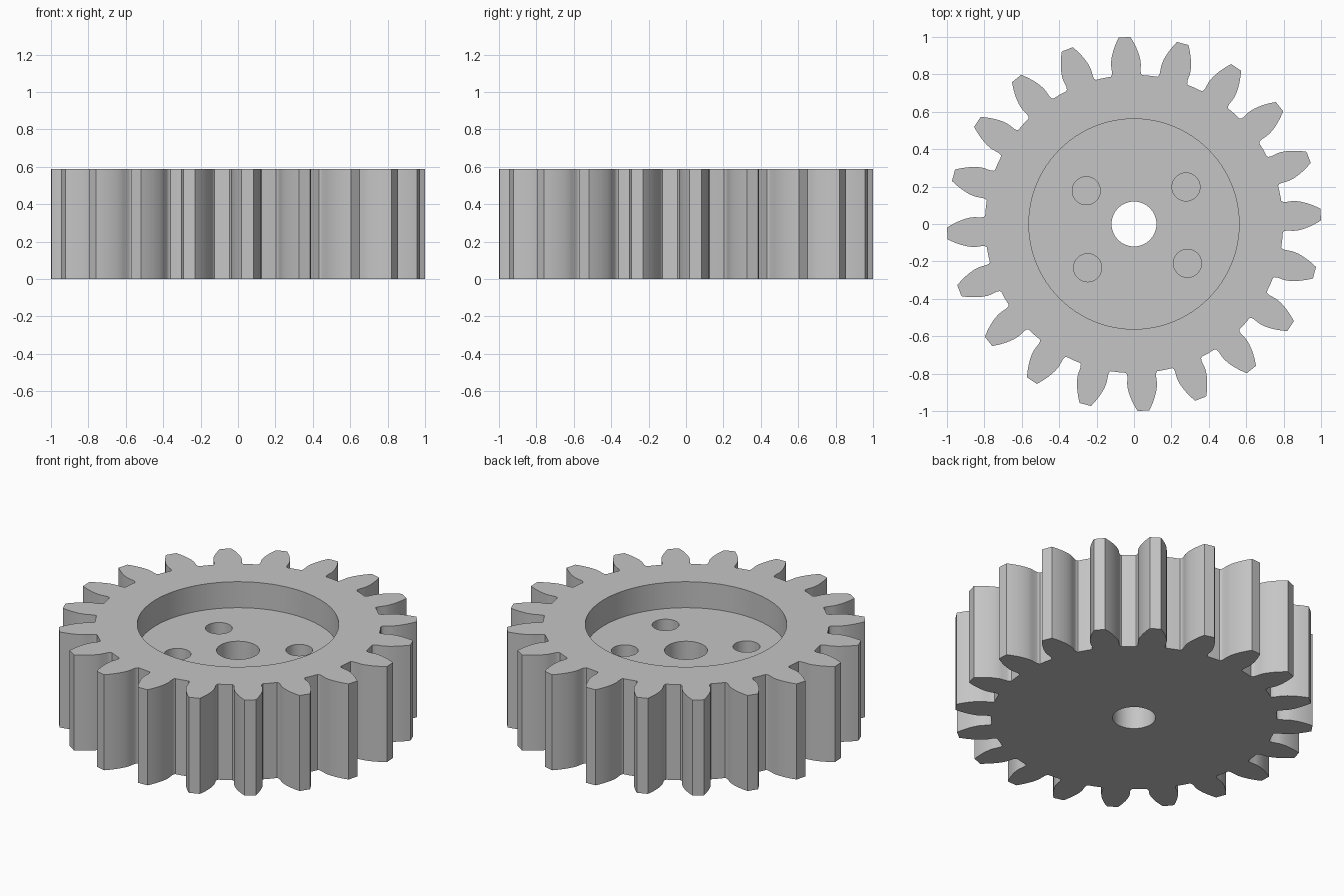
import bpy, bmesh, math

cube = bpy.data.objects.get("Cube")
if cube:
    bpy.data.objects.remove(cube, do_unlink=True)

TEETH = 20
HEIGHT = 0.588
FLOOR = 0.428
TIP_R = 1.0
MODULE = 2 * TIP_R / (TEETH + 2)
PITCH_R = MODULE * TEETH / 2
PRESSURE = math.radians(20)
BASE_R = PITCH_R * math.cos(PRESSURE)
ROOT_R = 0.797
TURN = math.radians(2.9)

steel = bpy.data.materials.new("steel grey")
steel.use_nodes = True
grey = (0.56, 0.56, 0.56, 1)
steel.diffuse_color = grey
steel.node_tree.nodes["Principled BSDF"].inputs["Base Color"].default_value = grey


def half_angle(r):
    """Half the angular width of an involute tooth at radius r."""
    a = math.acos(min(1, BASE_R / r))
    at_base = math.pi / (2 * TEETH) + math.tan(PRESSURE) - PRESSURE
    return at_base - (math.tan(a) - a)


def extrude_profile(name, points, z0, z1):
    bm = bmesh.new()
    face = bm.faces.new([bm.verts.new((x, y, z0)) for x, y in points])
    top = bmesh.ops.extrude_face_region(bm, geom=[face])["geom"]
    verts = [v for v in top if isinstance(v, bmesh.types.BMVert)]
    bmesh.ops.translate(bm, verts=verts, vec=(0, 0, z1 - z0))
    bmesh.ops.recalc_face_normals(bm, faces=bm.faces)
    mesh = bpy.data.meshes.new(name)
    bm.to_mesh(mesh)
    bm.free()
    mesh.materials.append(steel)
    obj = bpy.data.objects.new(name, mesh)
    bpy.context.collection.objects.link(obj)
    return obj


def circle(r, cx=0, cy=0, n=64):
    return [(cx + r * math.cos(math.tau * i / n), cy + r * math.sin(math.tau * i / n))
            for i in range(n)]


# One tooth flank from root fillet to tip, as (radius, half angle)
flank = [(ROOT_R, 0.106), (ROOT_R + 0.007, 0.098), (ROOT_R + 0.022, half_angle(BASE_R))]
for i in range(9):
    r = BASE_R + (TIP_R - BASE_R) * i / 8
    flank.append((r, half_angle(r)))

# Whole toothed outline
outline = []
for t in range(TEETH):
    mid = TURN + math.tau * t / TEETH
    tooth = [(r, mid - a) for r, a in flank] + [(r, mid + a) for r, a in reversed(flank)]
    tooth.append((ROOT_R, mid + math.pi / TEETH))
    outline += [(r * math.cos(a), r * math.sin(a)) for r, a in tooth]
gear = extrude_profile("gear_body", outline, 0, HEIGHT)

# Recess, shaft bore and four blind holes
cutters = [
    extrude_profile("recess_cutter", circle(0.562, n=96), FLOOR, HEIGHT + 0.1),
    extrude_profile("bore_cutter", circle(0.12), -0.1, HEIGHT + 0.2),
]
for x, y in [(-0.255, 0.178), (0.278, 0.198), (0.286, -0.21), (-0.248, -0.234)]:
    cutters.append(extrude_profile("hole_cutter", circle(0.075, x, y, 48),
                                   FLOOR - 0.2, HEIGHT + 0.05))

bpy.context.view_layer.objects.active = gear
for cutter in cutters:
    cutter.hide_render = True
    mod = gear.modifiers.new("cut", "BOOLEAN")
    mod.operation = "DIFFERENCE"
    mod.solver = "EXACT"
    mod.object = cutter
    bpy.ops.object.modifier_apply(modifier=mod.name)
    bpy.data.objects.remove(cutter, do_unlink=True)

# Smooth curved walls, keep edges sharp
for obj in bpy.context.selected_objects:
    obj.select_set(False)
gear.select_set(True)
bpy.ops.object.shade_smooth_by_angle(angle=math.radians(30))
